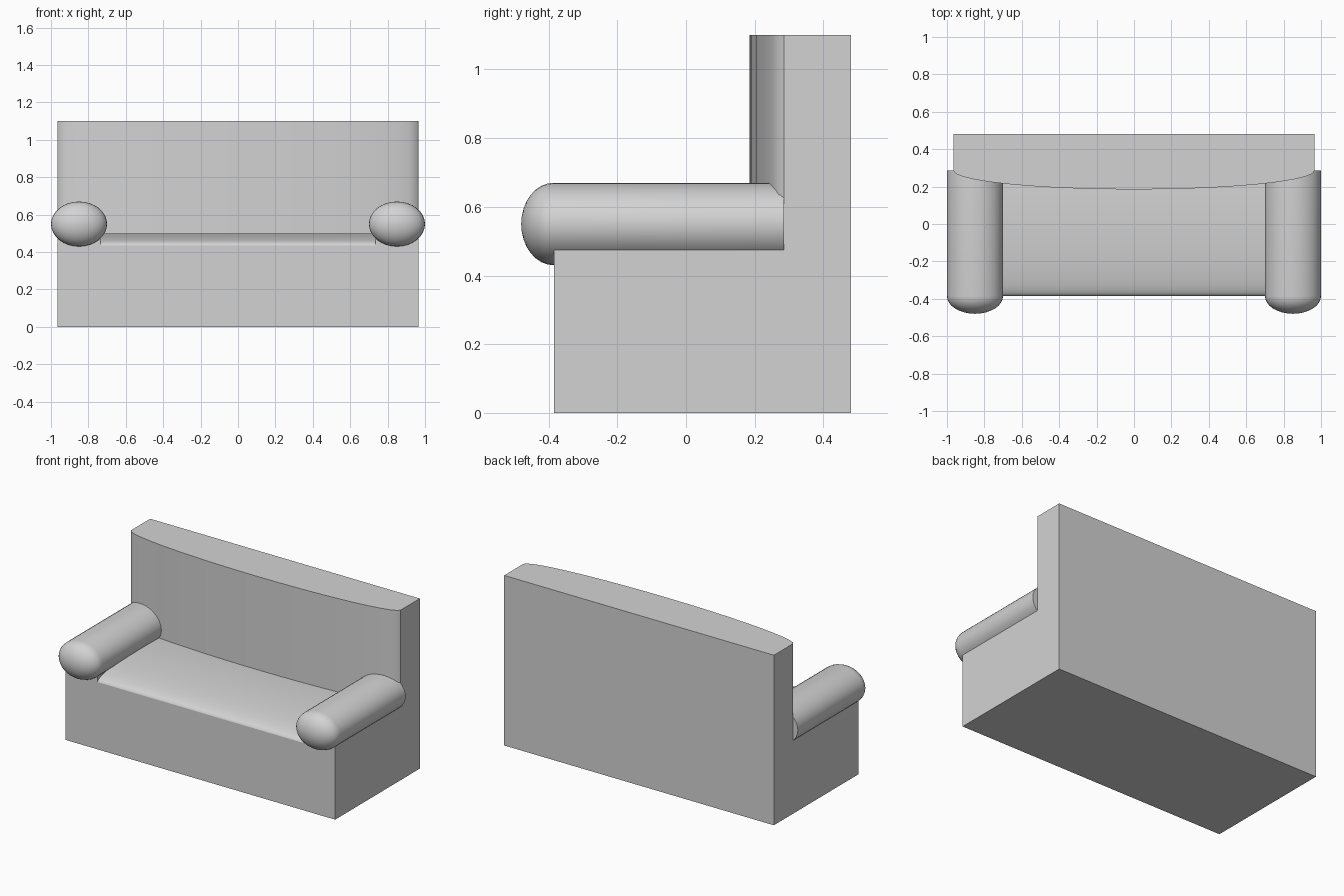
import bpy, bmesh
from math import sin, cos, pi, radians

cube = bpy.data.objects.get("Cube")
if cube:
    bpy.data.objects.remove(cube, do_unlink=True)

grey = bpy.data.materials.new("light_grey")
grey.use_nodes = True
colour = (0.65, 0.65, 0.65, 1)
grey.diffuse_color = colour
grey.node_tree.nodes["Principled BSDF"].inputs["Base Color"].default_value = colour

HALF_WIDTH, FRONT, JOIN, REAR = 0.965, -0.385, 0.285, 0.48
SEAT_HALF, SEAT_Z, ARM_Z = 0.735, 0.435, 0.55


def finish(name, bm, angle=35):
    """Turn a bmesh into a named, shaded object."""
    bmesh.ops.recalc_face_normals(bm, faces=bm.faces)
    mesh = bpy.data.meshes.new(name)
    bm.to_mesh(mesh)
    bm.free()
    mesh.materials.append(grey)
    obj = bpy.data.objects.new(name, mesh)
    bpy.context.collection.objects.link(obj)
    bpy.ops.object.select_all(action="DESELECT")
    obj.select_set(True)
    bpy.context.view_layer.objects.active = obj
    bpy.ops.object.shade_smooth_by_angle(angle=radians(angle))


def prism(name, points, direction, angle=35):
    """Extrude a closed outline along a direction."""
    bm = bmesh.new()
    face = bm.faces.new([bm.verts.new(p) for p in points])
    geom = bmesh.ops.extrude_face_region(bm, geom=[face])["geom"]
    moved = [g for g in geom if isinstance(g, bmesh.types.BMVert)]
    bmesh.ops.translate(bm, verts=moved, vec=direction)
    if not face.is_valid or len(bm.faces) < len(points) + 2:
        bmesh.ops.holes_fill(bm, edges=bm.edges)
    finish(name, bm, angle)


# Base with a recess for the seat between the arm supports
half = [(SEAT_HALF, SEAT_Z), (SEAT_HALF, ARM_Z), (HALF_WIDTH, ARM_Z), (HALF_WIDTH, 0)]
outline = half + [(-x, z) for x, z in reversed(half)]
prism("base", [(x, FRONT, z) for x, z in outline], (0, JOIN - FRONT, 0))

# Backrest with a gently bowed front
bow = [(HALF_WIDTH * cos(pi * i / 20), JOIN - 0.1 * sin(pi * i / 20), 0) for i in range(21)]
prism("backrest", bow + [(-HALF_WIDTH, REAR, 0), (HALF_WIDTH, REAR, 0)], (0, 0, 1.1), 30)

# Domed seat cushion
dome = [(-SEAT_HALF, 0.05 - 0.435 * cos(t), SEAT_Z + 0.065 * sin(t))
        for t in (radians(7.5 * i) for i in range(17))]
dome.append((-SEAT_HALF, dome[-1][1], SEAT_Z))
prism("seat_cushion", dome, (2 * SEAT_HALF, 0, 0))


def armrest(name, side, segments=32, steps=8):
    """Oval bolster with a rounded front end."""
    bm = bmesh.new()
    sections = [(JOIN, 1)]
    for i in range(steps):
        t = pi / 2 * i / steps
        sections.append((FRONT - 0.095 * sin(t), cos(t)))
    rings = []
    for y, scale in sections:
        angles = [2 * pi * k / segments for k in range(segments)]
        rings.append([bm.verts.new((side * 0.85 + 0.15 * scale * cos(a), y,
                                    ARM_Z + 0.12 * scale * sin(a))) for a in angles])
    for a, b in zip(rings, rings[1:]):
        for k in range(segments):
            n = (k + 1) % segments
            bm.faces.new((a[k], a[n], b[n], b[k]))
    bm.faces.new(rings[0])
    tip = bm.verts.new((side * 0.85, FRONT - 0.095, ARM_Z))
    for k in range(segments):
        bm.faces.new((rings[-1][k], rings[-1][(k + 1) % segments], tip))
    finish(name, bm)


# Armrests
for name, side in (("left_armrest", 1), ("right_armrest", -1)):
    armrest(name, side)
